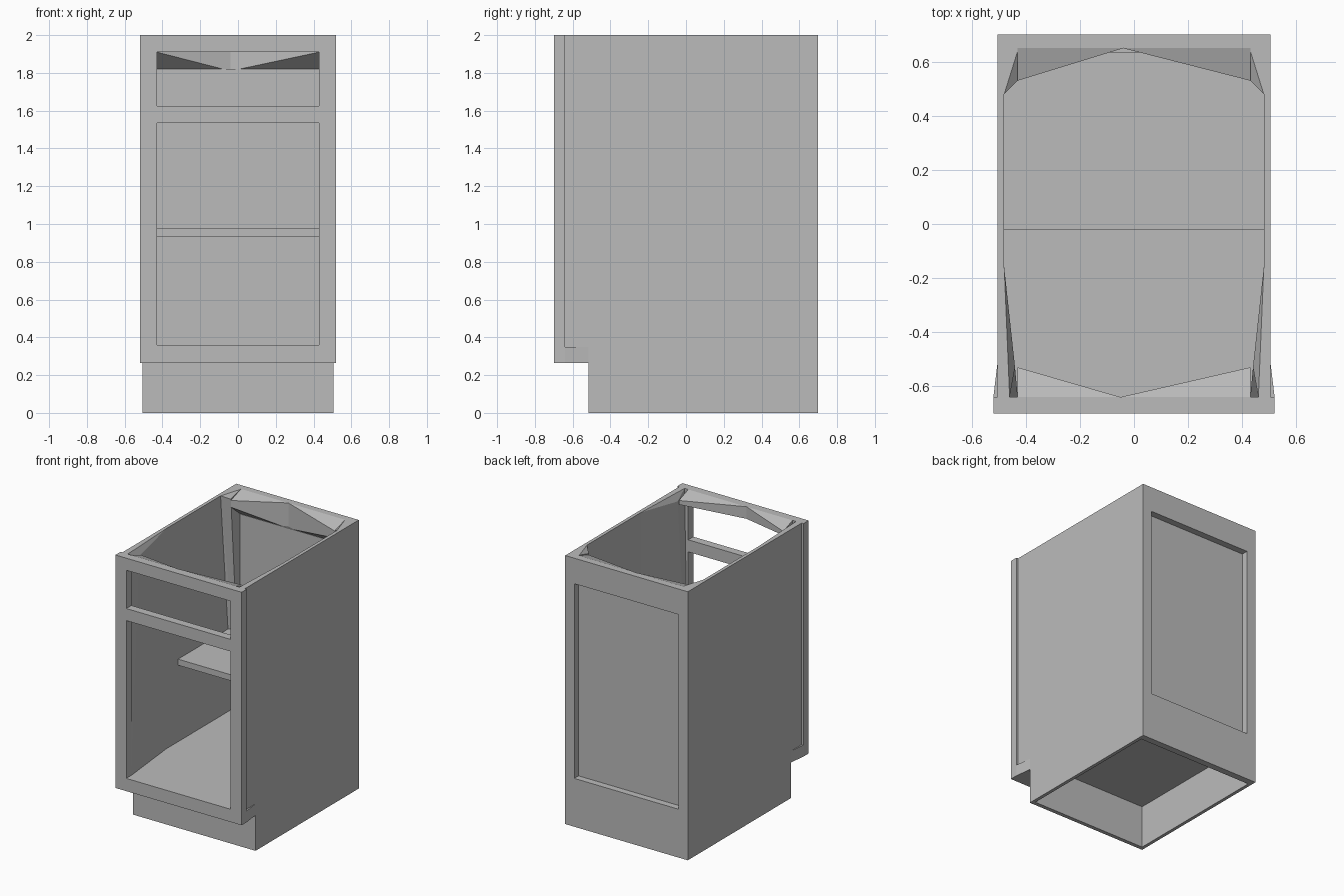
import bpy
import bmesh

# Remove the default cube
cube = bpy.data.objects.get("Cube")
if cube:
    bpy.data.objects.remove(cube, do_unlink=True)

# Single grey finish
grey = bpy.data.materials.new("plain_grey")
grey.use_nodes = True
GREY = (0.5, 0.5, 0.5, 1)
grey.diffuse_color = GREY
grey.node_tree.nodes["Principled BSDF"].inputs["Base Color"].default_value = GREY


def finish(name, bm):
    bmesh.ops.recalc_face_normals(bm, faces=bm.faces)
    mesh = bpy.data.meshes.new(name)
    bm.to_mesh(mesh)
    bm.free()
    mesh.materials.append(grey)
    obj = bpy.data.objects.new(name, mesh)
    bpy.context.collection.objects.link(obj)
    return obj


def box(name, x, y, z):
    bm = bmesh.new()
    bmesh.ops.create_cube(bm, size=1)
    for v in bm.verts:
        v.co = [r[0] if c < 0 else r[1] for c, r in zip(v.co, (x, y, z))]
    return finish(name, bm)


def hull(name, points):
    bm = bmesh.new()
    for p in points:
        bm.verts.new(p)
    bmesh.ops.convex_hull(bm, input=bm.verts)
    bmesh.ops.dissolve_limit(bm, angle_limit=0.01, verts=bm.verts, edges=bm.edges)
    return finish(name, bm)


def plate(name, profile, x0, x1):
    """Extrude a side profile (y, z) across x."""
    bm = bmesh.new()
    face = bm.faces.new([bm.verts.new((x0, y, z)) for y, z in profile])
    ext = bmesh.ops.extrude_face_region(bm, geom=[face])
    for v in ext["geom"]:
        if isinstance(v, bmesh.types.BMVert):
            v.co.x = x1
    return finish(name, bm)


FRONT, FRAME_BACK, KICK, BACK = -0.70, -0.64, -0.515, 0.70
OPEN, INNER, OUTER, FRAME = 0.43, 0.48, 0.505, 0.52
FLOOR, BASE, TOP = 0.36, 0.265, 2.0

# Paired parts: side panels, stiles and corner fillers
for word, s in (("left", 1), ("right", -1)):
    plate(word + "_side_panel",
          [(KICK, 0), (BACK, 0), (BACK, TOP), (FRAME_BACK, TOP),
           (FRAME_BACK, BASE), (KICK, BASE)], s * INNER, s * OUTER)
    box(word + "_front_stile", sorted((s * OPEN, s * FRAME)),
        (FRONT, FRAME_BACK), (BASE, TOP))
    box(word + "_back_stile", sorted((s * OPEN, s * INNER)),
        (0.64, BACK), (FLOOR, TOP))
    hull(word + "_lower_filler",
         [(s * x, y, z) for z in (BASE, FLOOR - 0.01) for x, y in
          ((INNER, FRAME_BACK), (FRAME, FRAME_BACK), (OUTER, KICK), (INNER, KICK))])
    hull(word + "_front_cleat",
         [(s * x, y, z) for x, y, z in
          ((INNER, -0.16, TOP), (INNER, -0.16, FLOOR), (OPEN, FRAME_BACK, FLOOR),
           (0.44, -0.53, 1.95), (0.46, FRAME_BACK, TOP),
           (INNER, FRAME_BACK, FLOOR), (INNER, FRAME_BACK, TOP))])
    hull(word + "_back_cleat",
         [(s * x, y, z) for x, y, z in
          ((INNER, 0.48, TOP), (OPEN, 0.53, 1.97), (OPEN, 0.64, TOP),
           (INNER, 0.64, TOP), (OPEN, 0.64, FLOOR), (INNER, 0.62, FLOOR))])
    # Corner braces under the top edge, tapering towards the middle
    for end, mid, rail, nose, low, tip in (("front", -0.05, FRAME_BACK, -0.53, 1.91, 1.93),
                                           ("back", -0.04, 0.65, 0.53, 1.81, 1.91)):
        hull(word + "_" + end + "_brace",
             [(mid, rail, TOP), (mid, rail, low),
              (s * OPEN, rail, TOP), (s * OPEN, rail, low),
              (s * OPEN, nose, 1.96), (s * OPEN, nose, tip)])

# Front frame rails: base, middle, top
for word, z in (("bottom", (BASE, FLOOR)), ("middle", (1.535, 1.625)), ("top", (1.91, TOP))):
    box(word + "_front_rail", (-OPEN, OPEN), (FRONT, FRAME_BACK), z)

# Back rails and recessed back panel
for word, z in (("bottom", (0, FLOOR)), ("top", (1.81, TOP))):
    box(word + "_back_rail", (-INNER, INNER), (0.65, BACK), z)
box("back_panel", (-INNER, INNER), (0.635, 0.65), (0.32, 1.82))

# Toe kick, cabinet floor and half-depth shelf
box("toe_kick", (-INNER, INNER), (KICK, -0.485), (0, 0.32))
box("cabinet_floor", (-INNER, INNER), (FRAME_BACK, 0.65), (0.32, FLOOR))
box("floor_underside", (-INNER, INNER), (FRAME_BACK, KICK), (BASE, 0.32))
box("shelf", (-INNER, INNER), (-0.02, 0.635), (0.93, 0.975))
